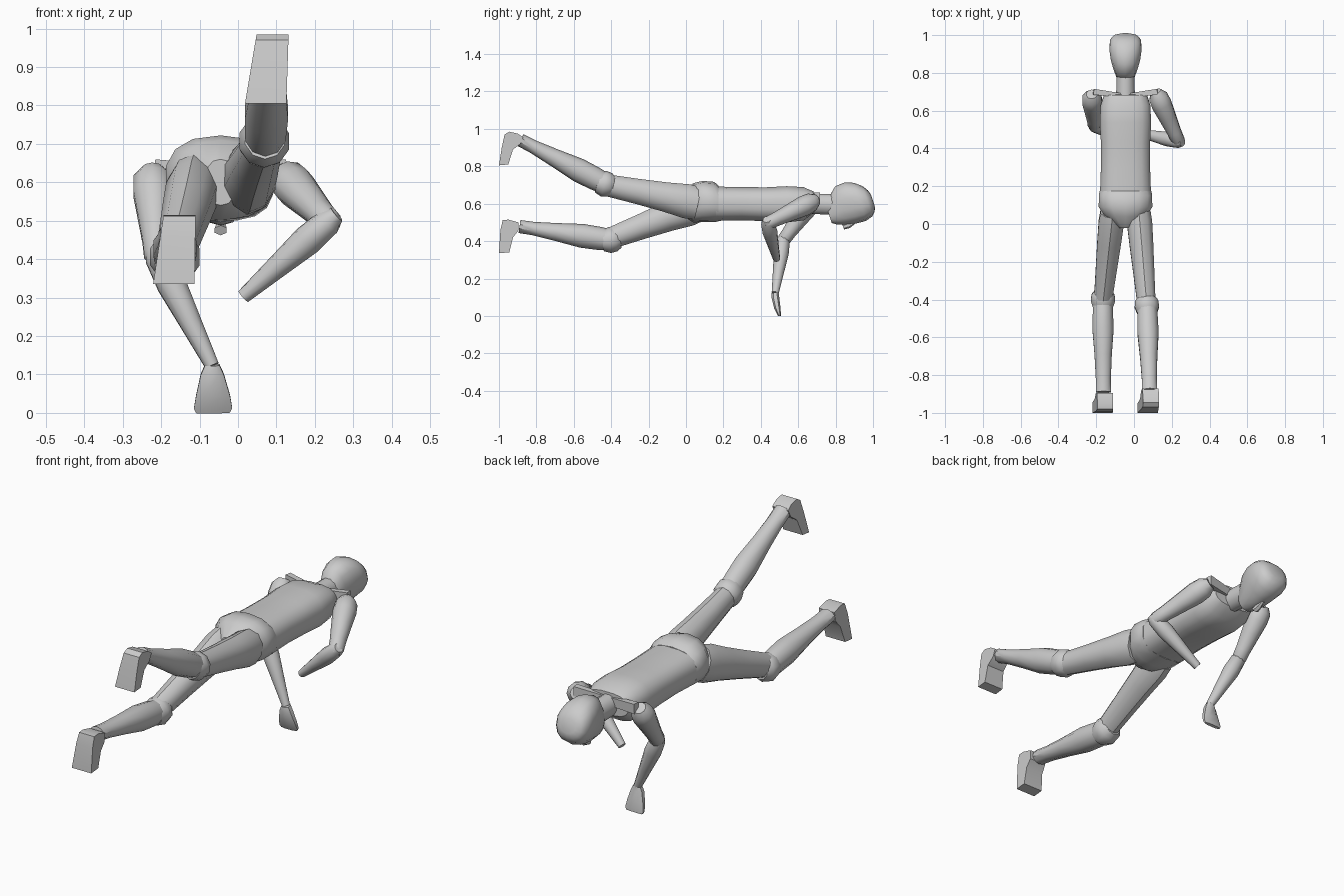
import bpy, bmesh, math
from mathutils import Vector

if "Cube" in bpy.data.objects:
    bpy.data.objects.remove(bpy.data.objects["Cube"])


def finish(name, bm, angle=40):
    bmesh.ops.recalc_face_normals(bm, faces=bm.faces)
    me = bpy.data.meshes.new(name)
    bm.to_mesh(me)
    bm.free()
    ob = bpy.data.objects.new(name, me)
    bpy.context.collection.objects.link(ob)
    bpy.ops.object.select_all(action='DESELECT')
    bpy.context.view_layer.objects.active = ob
    ob.select_set(True)
    bpy.ops.object.shade_smooth_by_angle(angle=math.radians(angle))
    return ob


def tube(name, rings, n=12, power=2.0, side=(1, 0, 0)):
    """Loft of superellipse rings (x, y, z, half width, half height)."""
    bm = bmesh.new()
    d = (Vector(rings[-1][:3]) - Vector(rings[0][:3])).normalized()
    s = Vector(side)
    s = (s - d * s.dot(d)).normalized()
    u = d.cross(s)
    loops = []
    for x, y, z, w, h in rings:
        loop = []
        for i in range(n):
            a = 2 * math.pi * (i + .5) / n
            c, k = math.cos(a), math.sin(a)
            cx = math.copysign(abs(c) ** (2 / power), c) * w
            cy = math.copysign(abs(k) ** (2 / power), k) * h
            loop.append(bm.verts.new(Vector((x, y, z)) + s * cx + u * cy))
        loops.append(loop)
    for a, b in zip(loops, loops[1:]):
        for i in range(n):
            j = (i + 1) % n
            bm.faces.new((a[i], a[j], b[j], b[i]))
    bm.faces.new(loops[0])
    bm.faces.new(loops[-1])
    return finish(name, bm)


def limb(name, a, b, profile, n=10, side=(1, 0, 0)):
    """Tube from a to b; profile rows are (fraction, half width, half height)."""
    a, b = Vector(a), Vector(b)
    return tube(name, [(*a.lerp(b, t), w, h) for t, w, h in profile], n, 2.0, side)


def foot(name, x_heel, x_toe, half, profile):
    """Side profile in y-z, extruded across x and leaning from heel to toe."""
    bm = bmesh.new()
    zs = [p[1] for p in profile]
    sides = []
    for sgn in (-1, 1):
        loop = []
        for y, z in profile:
            t = (max(zs) - z) / (max(zs) - min(zs))
            x = x_heel + (x_toe - x_heel) * t + sgn * half * (.85 + .25 * t)
            loop.append(bm.verts.new((x, y, z)))
        sides.append(loop)
        bm.faces.new(loop)
    for i in range(len(profile)):
        j = (i + 1) % len(profile)
        bm.faces.new((sides[0][i], sides[0][j], sides[1][j], sides[1][i]))
    return finish(name, bm, 35)


CX = -.045

# torso and pelvis
tube("torso", [(CX, .16, .60, .137, .093), (CX, .30, .60, .132, .09),
               (CX, .43, .597, .132, .092), (CX, .54, .597, .138, .098),
               (CX, .63, .60, .133, .09), (CX, .685, .61, .115, .055)], 16, 2.7)
tube("pelvis", [(CX, .175, .60, .14, .096), (CX, .15, .61, .144, .107),
                (CX, .09, .612, .145, .11), (CX, .04, .605, .11, .105),
                (CX, -.02, .60, .04, .06)], 14, 2.4)

# neck and head
tube("neck", [(CX, .66, .60, .052, .055), (CX, .80, .595, .048, .058)], 12)
tube("head", [(CX, .765, .54, .038, .045), (CX, .785, .56, .05, .075),
              (CX, .83, .59, .066, .108), (CX, .88, .604, .08, .114),
              (CX, .93, .61, .087, .107), (CX, .97, .613, .083, .085),
              (CX, .99, .615, .067, .06), (CX, 1.0, .615, .04, .035)], 14, 2.3)
tube("nose", [(CX, .84, .475, .018, .014), (CX, .87, .485, .013, .016),
              (CX, .91, .505, .006, .006)], 6)

# collar plates
for sx, name in ((-1, "left_collar"), (1, "right_collar")):
    limb(name, (CX + sx * .03, .682, .625), (CX + sx * .17, .70, .635),
         [(0, .016, .03), (1, .022, .035)], 4, (0, 1, 0))

# arms
up = [(-.16, .03, .03), (-.04, .052, .05), (.15, .055, .055), (.45, .047, .047),
      (.8, .038, .038), (1, .036, .036), (1.1, .022, .022)]
low = [(-.1, .022, .022), (0, .036, .036), (.25, .04, .04), (.6, .03, .03), (1, .019, .019)]
limb("right_upper_arm", (.132, .665, .605), (.235, .44, .497), up)
limb("right_forearm", (.235, .437, .497), (.014, .485, .303), low)
limb("left_upper_arm", (-.222, .665, .603), (-.21, .525, .41), up)
limb("left_forearm", (-.208, .52, .405), (-.067, .477, .122), low)
tube("left_hand", [(-.067, .477, .125, .02, .02), (-.067, .478, .10, .032, .022),
                   (-.065, .488, .045, .047, .018), (-.065, .497, .012, .053, .011),
                   (-.065, .50, 0, .046, .008)], 8, 2.6)

# legs
thigh = [(0, .066, .088), (.12, .07, .092), (.35, .066, .079), (.65, .059, .068), (1, .051, .058)]
knee = [(0, .045, .048), (.25, .064, .064), (.6, .068, .07), (1, .054, .056)]
shin = [(0, .054, .055), (.12, .056, .062), (.32, .059, .064), (.6, .048, .048),
        (.85, .042, .036), (1, .042, .035)]
limb("right_thigh", (.025, .06, .602), (.066, -.42, .698), thigh)
limb("right_knee", (.066, -.385, .695), (.07, -.475, .715), knee)
limb("right_shin", (.07, -.43, .705), (.083, -.885, .94), shin)
foot("right_foot", .09, .072, .049,
     [(-1, .805), (-.95, .81), (-.925, .89), (-.885, .92), (-.87, .955),
      (-.90, .975), (-.945, .985), (-.97, .97), (-.985, .90)])
limb("left_thigh", (-.115, .06, .59), (-.163, -.39, .42), thigh)
limb("left_knee", (-.163, -.35, .412), (-.165, -.445, .402), knee)
limb("left_shin", (-.165, -.40, .405), (-.162, -.89, .478), shin)
foot("left_foot", -.152, -.167, .049,
     [(-1, .335), (-.945, .34), (-.925, .42), (-.897, .455), (-.895, .50),
      (-.95, .515), (-.98, .512), (-.992, .46)])
